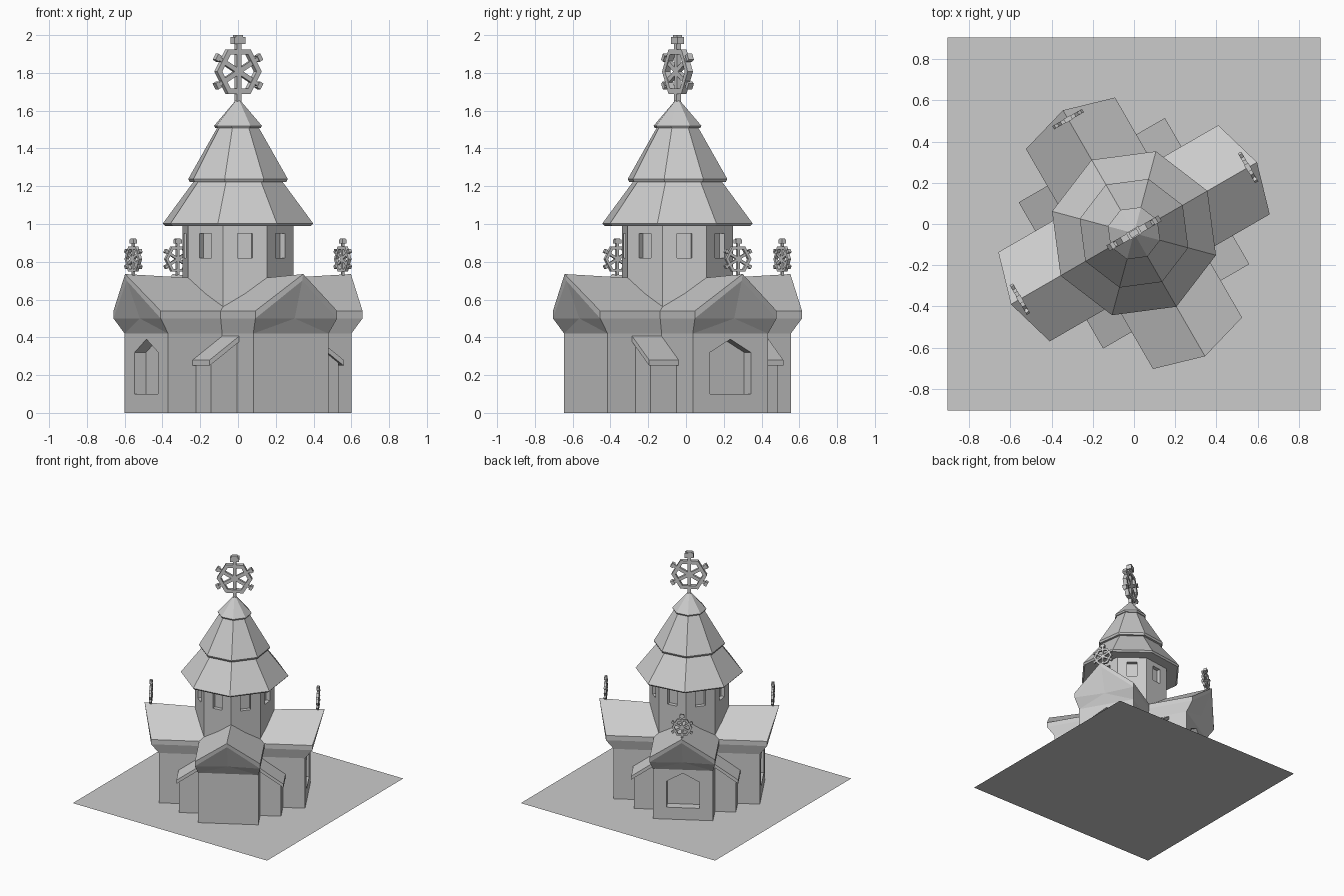
import bpy, bmesh
from math import radians, pi, sin, cos
from mathutils import Matrix, Vector

cube = bpy.data.objects.get("Cube")
if cube:
    bpy.data.objects.remove(cube, do_unlink=True)

stone = bpy.data.materials.new("grey stone")
stone.use_nodes = True
GREY = (0.6, 0.6, 0.6, 1)
stone.diffuse_color = GREY
stone.node_tree.nodes["Principled BSDF"].inputs["Base Color"].default_value = GREY

# The whole building is turned on its plot
BASE = Matrix.Translation((0, -0.045, 0)) @ Matrix.Rotation(radians(30), 4, 'Z')


def turn(degrees):
    return BASE @ Matrix.Rotation(radians(degrees), 4, 'Z')


def prism(bm, points, direction):
    """Extrude a planar polygon along a vector into a closed solid."""
    direction = Vector(direction)
    a = [bm.verts.new(p) for p in points]
    b = [bm.verts.new(Vector(p) + direction) for p in points]
    n = len(a)
    faces = [bm.faces.new(a), bm.faces.new(b[::-1])]
    for i in range(n):
        j = (i + 1) % n
        faces.append(bm.faces.new((a[i], b[i], b[j], a[j])))
    bmesh.ops.recalc_face_normals(bm, faces=faces)


def finish(name, bm, matrix):
    mesh = bpy.data.meshes.new(name)
    bm.transform(matrix)
    bm.to_mesh(mesh)
    bm.free()
    mesh.materials.append(stone)
    ob = bpy.data.objects.new(name, mesh)
    bpy.context.collection.objects.link(ob)
    return ob


def solid(name, points, direction, matrix):
    bm = bmesh.new()
    prism(bm, points, direction)
    return finish(name, bm, matrix)


def cut(ob, cutter):
    """Carve the cutter out of the object, then discard the cutter."""
    mod = ob.modifiers.new("recess", 'BOOLEAN')
    mod.operation = 'DIFFERENCE'
    mod.solver = 'EXACT'
    mod.object = cutter
    cutter.hide_render = True
    bpy.context.view_layer.update()
    graph = bpy.context.evaluated_depsgraph_get()
    mesh = bpy.data.meshes.new_from_object(ob.evaluated_get(graph))
    ob.modifiers.clear()
    ob.data = mesh
    bpy.data.objects.remove(cutter, do_unlink=True)


def lathe(name, profile, matrix, sides=8):
    """Faceted turned solid; the profile starts and ends on the axis."""
    bm = bmesh.new()
    rings = []
    for r, z in profile:
        count = sides if r else 1
        rings.append([bm.verts.new((r * cos(2 * pi * i / sides), r * sin(2 * pi * i / sides), z))
                      for i in range(count)])
    for lo, hi in zip(rings, rings[1:]):
        for i in range(sides):
            j = (i + 1) % sides
            loop = [lo[i % len(lo)], lo[j % len(lo)], hi[j % len(hi)], hi[i % len(hi)]]
            bm.faces.new(list(dict.fromkeys(loop)))
    bmesh.ops.recalc_face_normals(bm, faces=bm.faces)
    return finish(name, bm, matrix)


# Ground plot
bm = bmesh.new()
bmesh.ops.create_grid(bm, x_segments=1, y_segments=1, size=0.905)
finish("ground_plot", bm, Matrix())

# Arms: walls, flared cornice and gabled roof
LEN, HALF, TOP = 0.56, 0.23, 0.42


def arm_walls(name, matrix, window):
    ob = solid(name, [(0, -HALF, 0), (0, HALF, 0), (0, HALF, TOP), (0, -HALF, TOP)],
               (LEN, 0, 0), matrix)
    if window:
        arch = [(-0.125, 0.1), (0.125, 0.1), (0.125, 0.32), (0, 0.39), (-0.125, 0.32)]
        cut(ob, solid("window_cutter", [(LEN - 0.07, y, z) for y, z in arch], (0.2, 0, 0), matrix))


def arm_roof(name, matrix):
    bm = bmesh.new()

    def v(x, y, z):
        return bm.verts.new((x, y, z))
    under, ridge, mid = v(0.68, 0, 0.7), v(0.69, 0, 0.735), v(0.6, 0, 0.5)
    ridge_in = v(0, 0, 0.7)
    walls = []
    for s in (-1, 1):
        wall, wall_in = v(LEN, s * HALF, TOP), v(0, s * HALF, TOP)
        eave, eave_in = v(0.617, s * 0.25, 0.5), v(0, s * 0.25, 0.5)
        lip, lip_in = v(0.617, s * 0.25, 0.54), v(0, s * 0.25, 0.54)
        for face in ((lip, ridge, ridge_in, lip_in), (eave, lip, lip_in, eave_in),
                     (wall, eave, eave_in, wall_in), (eave, under, ridge, lip),
                     (wall, mid, eave), (mid, under, eave)):
            bm.faces.new(face)
        walls.append((wall, wall_in, eave_in, lip_in))
    (wl, *left), (wr, *right) = walls
    bm.faces.new((wl, wr, mid))
    bm.faces.new((wl, wr, right[0], left[0]))
    bm.faces.new(left + [ridge_in] + right[::-1])
    bmesh.ops.recalc_face_normals(bm, faces=bm.faces)
    finish(name, bm, matrix)


# Six-spoked wheel finial standing on the origin in the xz plane
def wheel(name, matrix):
    bm = bmesh.new()
    hub, thick = 0.157, 0.032

    def plate(points, t=thick):
        prism(bm, [(x, -t / 2, z) for x, z in points], (0, t, 0))

    def bar(angle, r0, r1, w, t=thick):
        c, s = cos(angle), sin(angle)
        plate([(r * c - k * s, hub + r * s + k * c)
               for r, k in ((r0, -w), (r1, -w), (r1, w), (r0, w))], t)

    for i in range(6):
        a, b = i * pi / 3, (i + 1) * pi / 3
        plate([(r * cos(t), hub + r * sin(t))
               for r, t in ((0.105, a), (0.136, a), (0.136, b), (0.105, b))])
        spoke = a + pi / 6
        bar(spoke, 0, 0.1, 0.013, 0.024)
        if i not in (1, 4):
            bar(spoke, 0.11, 0.14, 0.01, 0.024)
            bar(spoke, 0.135, 0.158, 0.018)
    bar(-pi / 2, 0.11, 0.18, 0.013, 0.026)
    bar(pi / 2, 0.11, 0.15, 0.013, 0.026)
    bar(pi / 2, 0.145, 0.182, 0.034, 0.04)
    bar(pi / 2, 0.18, 0.193, 0.022, 0.03)
    finish(name, bm, matrix)


for k, side in enumerate(("right_back", "left_back", "left_front", "right_front")):
    m = turn(90 * k)
    entrance = k == 3
    arm_walls("arm_walls_" + side, m, not entrance)
    arm_roof("arm_roof_" + side, m)
    if not entrance:
        wheel("small_wheel_" + side, m @ Matrix.Translation((0.64, 0, 0.725))
              @ Matrix.Rotation(pi / 2, 4, 'Z') @ Matrix.Scale(0.57, 4))
    # Corner rooms with lean-to roofs flank two opposite arms
    if k % 2:
        for s in (-1, 1):
            room = [(0.1, 0), (0.39, 0), (0.39, 0.264), (0.225, 0.38), (0.1, 0.38)]
            slab = [(0.2, 0.427), (0.41, 0.28), (0.41, 0.25), (0.2, 0.397)]
            tag = side + ("_a" if s < 0 else "_b")
            solid("corner_room_" + tag, [(0.1, s * y, z) for y, z in room], (0.29, 0, 0), m)
            solid("lean_to_roof_" + tag, [(0.15, s * y, z) for y, z in slab], (0.26, 0, 0), m)

# Octagonal tower with a recessed window on each face
tower = lathe("tower", [(0, 0.4), (0.305, 0.4), (0.305, 0.995), (0, 0.995)], BASE)
cutters = bmesh.new()
for i in range(8):
    spin = Matrix.Rotation((i + 0.5) * pi / 4, 4, 'Z')
    pane = [(0.25, -0.04, 0.82), (0.25, 0.04, 0.82), (0.25, 0.04, 0.95), (0.25, -0.04, 0.95)]
    prism(cutters, [spin @ Vector(p) for p in pane], spin @ Vector((0.1, 0, 0)))
cut(tower, finish("tower_window_cutter", cutters, BASE))

# Three-tier spire
lathe("spire", [(0, 0.99), (0.4, 0.99), (0.412, 1.003), (0.245, 1.222), (0.265, 1.222),
                (0.273, 1.238), (0.115, 1.508), (0.124, 1.508), (0.131, 1.52),
                (0.012, 1.655), (0, 1.655)], BASE)
wheel("spire_wheel", BASE @ Matrix.Translation((0, 0, 1.65)))
